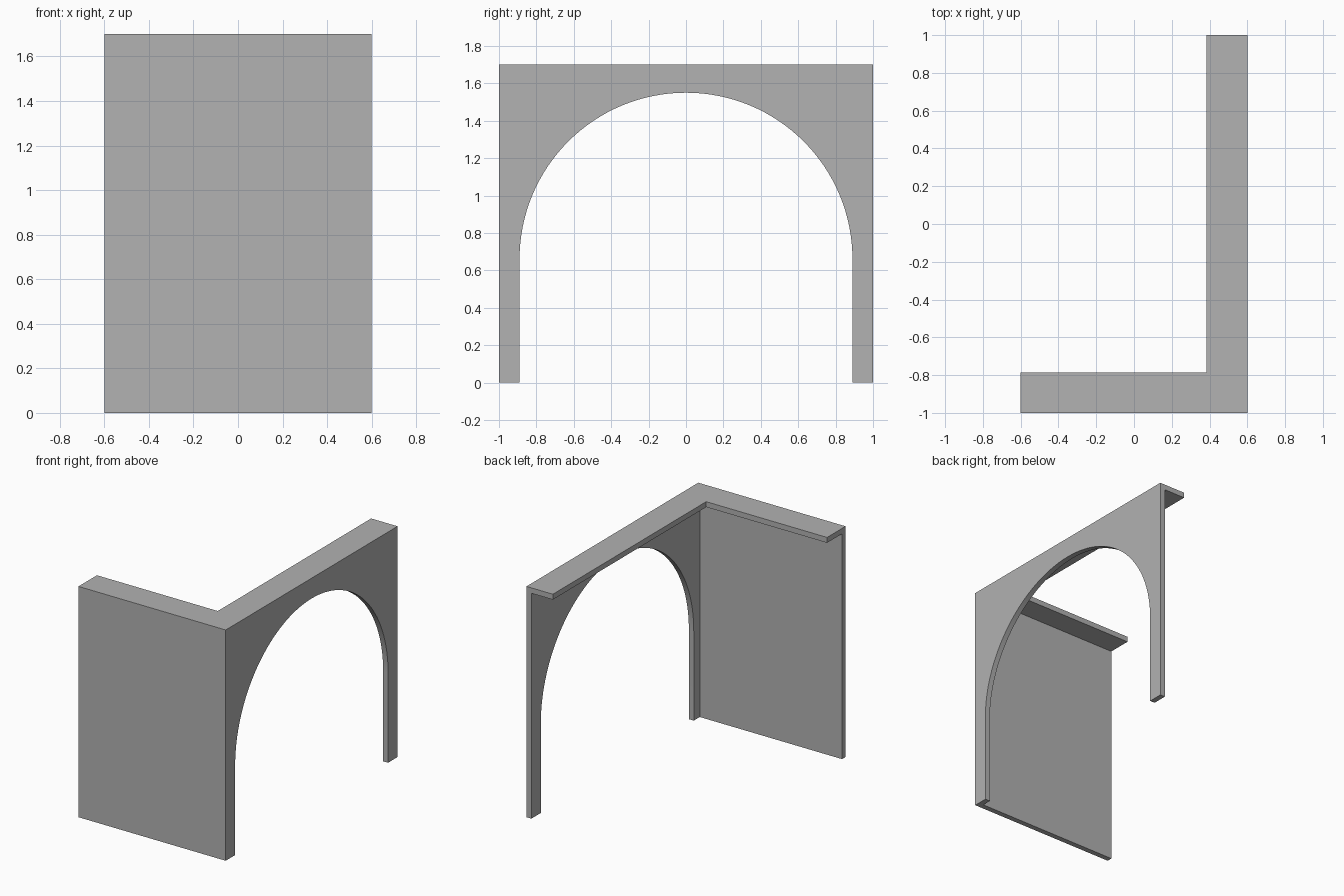
import bpy, bmesh, math
from mathutils import Vector

cube = bpy.data.objects.get("Cube")
if cube:
    bpy.data.objects.remove(cube, do_unlink=True)

X, Y, H = 0.6, 1.0, 1.7      # half width, half depth, height
WALL = 0.04                  # sheet thickness
LEDGE = 0.215                # width of the top ledge
R, APEX = 0.89, 1.55         # arch radius and crown height

grey = bpy.data.materials.new("plain_grey")
grey.use_nodes = True
colour = (0.445, 0.445, 0.445, 1)
grey.diffuse_color = colour
grey.node_tree.nodes["Principled BSDF"].inputs["Base Color"].default_value = colour


def extrude(name, points, offset):
    """Solid made by pushing a flat outline along an offset."""
    bm = bmesh.new()
    face = bm.faces.new([bm.verts.new(p) for p in points])
    top = bmesh.ops.extrude_face_region(bm, geom=[face], use_keep_orig=True)["geom"]
    bmesh.ops.translate(bm, vec=Vector(offset),
                        verts=[v for v in top if isinstance(v, bmesh.types.BMVert)])
    bmesh.ops.recalc_face_normals(bm, faces=bm.faces)
    mesh = bpy.data.meshes.new(name)
    bm.to_mesh(mesh)
    bm.free()
    mesh.materials.append(grey)
    obj = bpy.data.objects.new(name, mesh)
    bpy.context.collection.objects.link(obj)
    return obj


# Solid front wall
wall = extrude("corner_arch_wall",
               [(-X, -Y, 0), (X, -Y, 0), (X, -Y, H), (-X, -Y, H)], (0, WALL, 0))

# Side wall with a round arch opening
SEG = 64
arc = [(R * math.cos(math.pi * i / SEG), APEX - R + R * math.sin(math.pi * i / SEG))
       for i in range(SEG + 1)]
outline = [(-Y, 0), (-Y, H), (Y, H), (Y, 0), (R, 0)] + arc + [(-R, 0)]
arch = extrude("arch_wall", [(X, y, z) for y, z in outline], (-WALL, 0, 0))

# L-shaped ledge along the top
plan = [(-X, -Y), (X, -Y), (X, Y), (X - LEDGE, Y), (X - LEDGE, LEDGE - Y), (-X, LEDGE - Y)]
ledge = extrude("top_ledge", [(x, y, H) for x, y in plan], (0, 0, -WALL))

# Merge the parts into one clean shell
bpy.ops.object.select_all(action='DESELECT')
bpy.context.view_layer.objects.active = wall
wall.select_set(True)
for part in (arch, ledge):
    mod = wall.modifiers.new("union", 'BOOLEAN')
    mod.operation = 'UNION'
    mod.solver = 'EXACT'
    mod.object = part
    bpy.ops.object.modifier_apply(modifier=mod.name)
    bpy.data.objects.remove(part, do_unlink=True)

bm = bmesh.new()
bm.from_mesh(wall.data)
bmesh.ops.remove_doubles(bm, verts=bm.verts, dist=0.0001)
bmesh.ops.dissolve_limit(bm, angle_limit=math.radians(0.5), verts=bm.verts, edges=bm.edges)
bm.to_mesh(wall.data)
bm.free()
bpy.ops.object.shade_smooth_by_angle(angle=math.radians(30))
